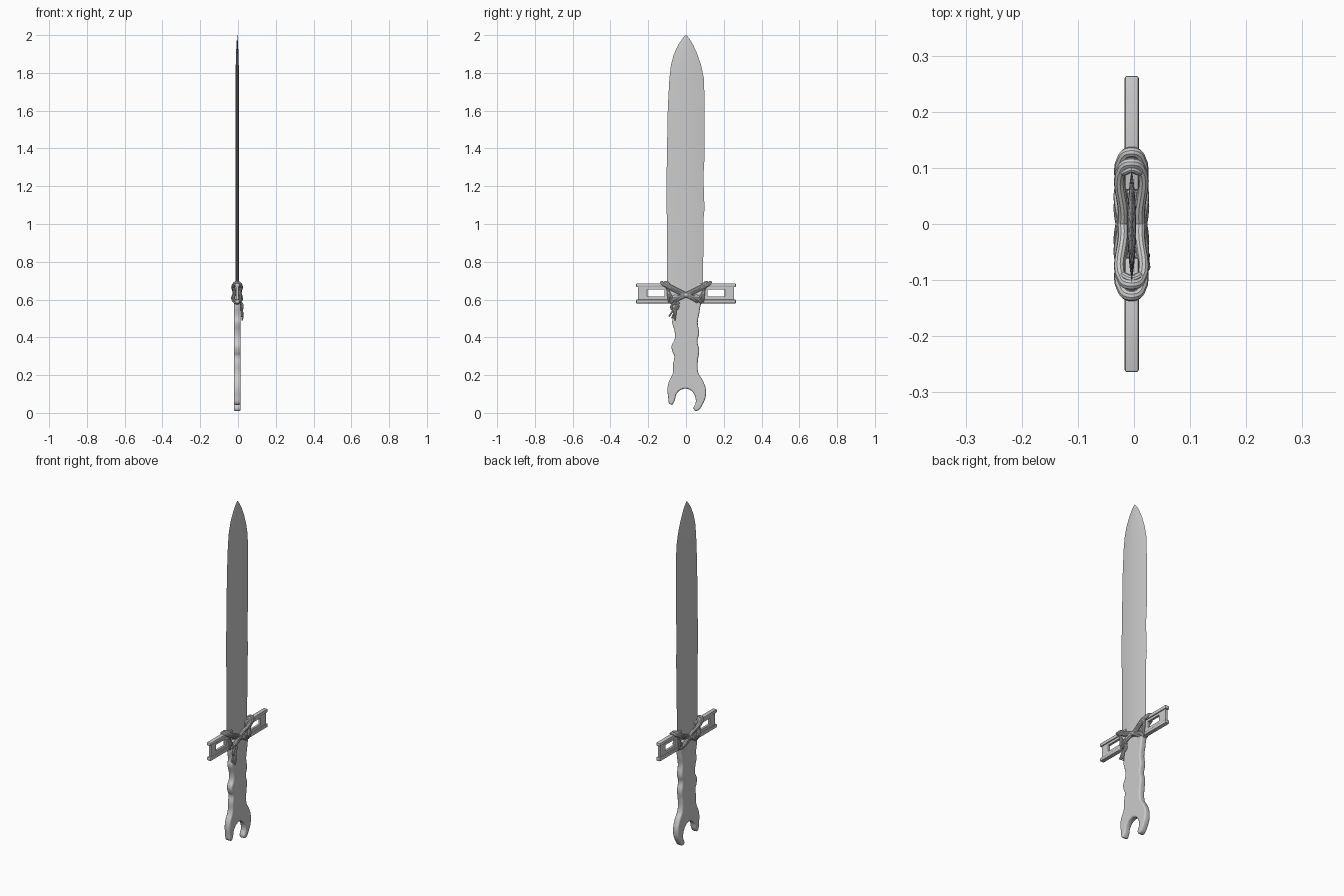
import bpy, bmesh, math
from mathutils import Matrix

if "Cube" in bpy.data.objects:
    bpy.data.objects.remove(bpy.data.objects["Cube"])

CX = -0.004  # centre plane of the sword's thickness
SIDE = Matrix(((0, 0, 1, CX), (1, 0, 0, 0), (0, 1, 0, 0), (0, 0, 0, 1)))


def finish(ob, angle=35):
    """Convert to mesh, apply transforms and smooth."""
    bpy.ops.object.select_all(action='DESELECT')
    ob.select_set(True)
    bpy.context.view_layer.objects.active = ob
    if ob.type == 'CURVE':
        bpy.ops.object.convert(target='MESH')
    ob = bpy.context.object
    bpy.ops.object.transform_apply(location=True, rotation=True, scale=True)
    bpy.ops.object.shade_smooth_by_angle(angle=math.radians(angle))
    return ob


def plate(name, loops, half, bevel, smooth):
    """Flat (y, z) outlines, with holes, thickened along x."""
    cu = bpy.data.curves.new(name, 'CURVE')
    cu.dimensions, cu.fill_mode = '2D', 'BOTH'
    cu.extrude, cu.bevel_depth, cu.offset = half - bevel, bevel, -bevel
    cu.bevel_resolution, cu.resolution_u = 2, 5
    for pts in loops:
        sp = cu.splines.new('BEZIER' if smooth else 'POLY')
        if smooth:
            sp.bezier_points.add(len(pts) - 1)
            for bp, (y, z) in zip(sp.bezier_points, pts):
                bp.co = (y, z, 0)
                bp.handle_left_type = bp.handle_right_type = 'AUTO'
        else:
            sp.points.add(len(pts) - 1)
            for p, (y, z) in zip(sp.points, pts):
                p.co = (y, z, 0, 1)
        sp.use_cyclic_u = True
    ob = bpy.data.objects.new(name, cu)
    bpy.context.collection.objects.link(ob)
    ob.matrix_world = SIDE
    return finish(ob)


def cord(name, paths, radius, cyclic):
    """Round cords following 3D paths."""
    cu = bpy.data.curves.new(name, 'CURVE')
    cu.dimensions = '3D'
    cu.bevel_depth, cu.bevel_resolution, cu.resolution_u = radius, 3, 6
    cu.use_fill_caps = True
    for pts in paths:
        sp = cu.splines.new('BEZIER')
        sp.bezier_points.add(len(pts) - 1)
        for bp, co in zip(sp.bezier_points, pts):
            bp.co = co
            bp.handle_left_type = bp.handle_right_type = 'AUTO'
        sp.use_cyclic_u = cyclic
    ob = bpy.data.objects.new(name, cu)
    bpy.context.collection.objects.link(ob)
    return finish(ob)


def bar(name, y0, y1, z0, z1, half):
    """Softly bevelled box."""
    bm = bmesh.new()
    bmesh.ops.create_cube(bm, size=1)
    bmesh.ops.scale(bm, vec=(2 * half, y1 - y0, z1 - z0), verts=bm.verts)
    bmesh.ops.translate(bm, vec=(CX, (y0 + y1) / 2, (z0 + z1) / 2), verts=bm.verts)
    bmesh.ops.bevel(bm, geom=bm.edges[:], offset=0.004, segments=2, profile=0.5, affect='EDGES')
    me = bpy.data.meshes.new(name)
    bm.to_mesh(me)
    bm.free()
    ob = bpy.data.objects.new(name, me)
    bpy.context.collection.objects.link(ob)
    return finish(ob)


# Blade: lens section swept up a slightly uneven outline (z, left y, right y)
rows = [(0.58, -0.085, 0.08), (0.68, -0.1, 0.09), (0.9, -0.1, 0.092), (1.03, -0.1, 0.093),
        (1.08, -0.104, 0.098), (1.25, -0.104, 0.092), (1.35, -0.1, 0.098), (1.5, -0.099, 0.098),
        (1.62, -0.096, 0.099), (1.77, -0.088, 0.095), (1.84, -0.08, 0.08), (1.9, -0.064, 0.06),
        (1.95, -0.04, 0.037), (1.98, -0.02, 0.019), (2.0, -0.002, 0.002)]
N = 8
bm = bmesh.new()
rings = []
for z, l, r in rows:
    t = 0.008 * min(1, (r - l) / 0.15)
    sec = []
    for i in range(2 * N):
        u = i / N if i <= N else (2 * N - i) / N
        s = 1 if i <= N else -1
        sec.append(bm.verts.new((CX + s * t * (1 - (2 * u - 1) ** 2), l + (r - l) * u, z)))
    rings.append(sec)
for a, b in zip(rings, rings[1:]):
    for i in range(2 * N):
        j = (i + 1) % (2 * N)
        bm.faces.new((a[i], a[j], b[j], b[i]))
bm.faces.new(rings[0])
bm.faces.new(rings[-1])
bmesh.ops.recalc_face_normals(bm, faces=bm.faces)
me = bpy.data.meshes.new('blade')
bm.to_mesh(me)
bm.free()
blade = bpy.data.objects.new('blade', me)
bpy.context.collection.objects.link(blade)
finish(blade, 30)

# Spanner handle with finger grooves and open jaw
handle = [(-0.07, 0.62), (-0.076, 0.57), (-0.068, 0.51), (-0.073, 0.48), (-0.06, 0.43),
          (-0.06, 0.39), (-0.076, 0.355), (-0.072, 0.325), (-0.062, 0.3), (-0.068, 0.26),
          (-0.07, 0.21), (-0.095, 0.15), (-0.095, 0.09), (-0.078, 0.043), (-0.062, 0.06),
          (-0.05, 0.1), (-0.02, 0.125), (0.015, 0.125), (0.042, 0.1), (0.052, 0.06),
          (0.041, 0.02), (0.052, 0.01), (0.088, 0.045), (0.106, 0.11), (0.09, 0.17),
          (0.066, 0.21), (0.063, 0.28), (0.07, 0.33), (0.06, 0.38), (0.069, 0.42),
          (0.062, 0.48), (0.072, 0.54), (0.07, 0.62), (0, 0.61)]
plate('spanner_handle', [handle], 0.0175, 0.008, True)

# Crossguard: two slotted I-beam halves
for s, side in ((-1, 'left'), (1, 'right')):
    outer = [(s * 0.06, 0.585), (s * 0.255, 0.585), (s * 0.255, 0.68), (s * 0.06, 0.68)]
    slot = [(s * 0.115, 0.617), (s * 0.205, 0.617), (s * 0.205, 0.653), (s * 0.115, 0.653)]
    plate('guard_web_' + side, [outer, slot], 0.007, 0.001, False)
    y0, y1 = sorted((s * 0.06, s * 0.264))
    bar('guard_top_flange_' + side, y0, y1, 0.666, 0.686, 0.0125)
    bar('guard_bottom_flange_' + side, y0, y1, 0.58, 0.6, 0.0125)

# Cord lashing: crossed diagonal loops plus steeper wraps on each side
F, B = 0.010, -0.019


def loop(yt, zt, yb, zb):
    ym, zm = (yt + yb) / 2, (zt + zb) / 2
    return [(F, yt * 0.94, zt - 0.008), (F, ym, zm), (F, yb, zb + 0.008), (CX, yb, zb),
            (B, yb, zb + 0.008), (B, ym, zm), (B, yt * 0.94, zt - 0.008), (CX, yt, zt)]


for s, side in ((-1, 'left'), (1, 'right')):
    cord('diagonal_lashing_' + side, [loop(s * 0.128, 0.69, -s * 0.055, 0.583),
                                      loop(s * 0.108, 0.69, -s * 0.075, 0.583)], 0.0095, True)
    cord('steep_lashing_' + side, [loop(s * 0.112, 0.688, s * 0.07, 0.588),
                                   loop(s * 0.098, 0.688, s * 0.09, 0.588)], 0.007, True)

# Knot and loose cord ends
cord('knot_loop', [[(0.017, -0.045, 0.575), (0.023, -0.075, 0.57),
                    (0.021, -0.07, 0.545), (0.017, -0.048, 0.55)]], 0.006, True)
cord('loose_cord_ends', [[(0.016, -0.05, 0.57), (0.021, -0.07, 0.54), (0.021, -0.09, 0.51)],
                         [(0.018, -0.055, 0.56), (0.024, -0.055, 0.53), (0.022, -0.06, 0.49)],
                         [(0.018, -0.035, 0.585), (0.022, -0.05, 0.56), (0.024, -0.075, 0.5)]],
     0.0045, False)
